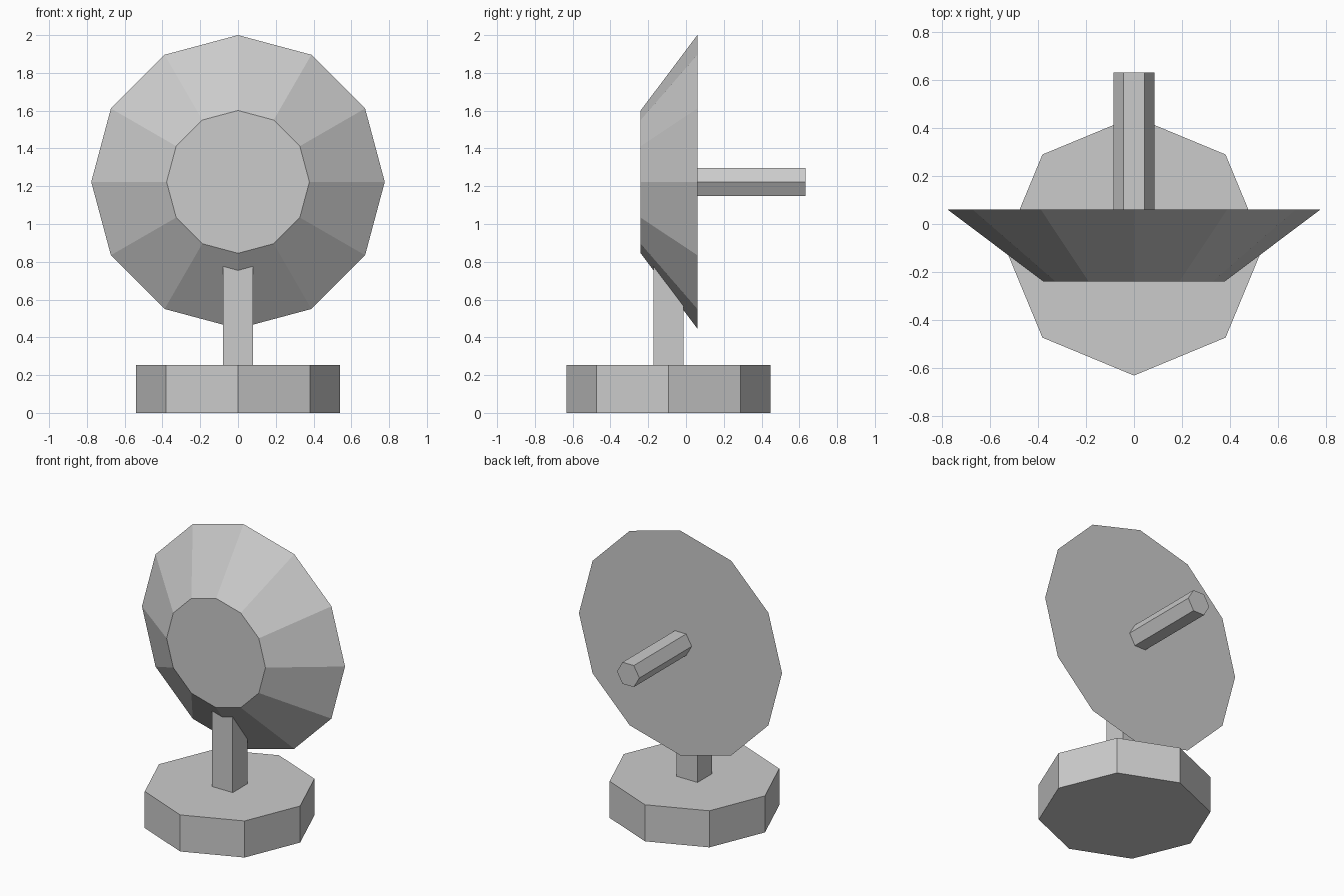
import bpy
import math

if "Cube" in bpy.data.objects:
    bpy.data.objects.remove(bpy.data.objects["Cube"])

# Single plain grey for the whole model
grey = bpy.data.materials.new("light_grey")
grey.diffuse_color = (0.6, 0.6, 0.6, 1.0)
grey.use_nodes = True
grey.node_tree.nodes["Principled BSDF"].inputs["Base Color"].default_value = grey.diffuse_color


def frustum(name, sides, r_start, r_end, start, end, axis="Z", turn=0.0):
    """Closed flat-faced prism or cone section running from start to end."""
    verts, faces = [], []
    for radius, centre in ((r_start, start), (r_end, end)):
        for i in range(sides):
            a = turn + 2 * math.pi * i / sides
            u, v = radius * math.cos(a), radius * math.sin(a)
            cx, cy, cz = centre
            if axis == "Z":
                verts.append((cx + u, cy + v, cz))
            else:  # along +y
                verts.append((cx - u, cy, cz + v))
    faces.append(tuple(reversed(range(sides))))
    faces.append(tuple(range(sides, 2 * sides)))
    for i in range(sides):
        j = (i + 1) % sides
        faces.append((i, j, sides + j, sides + i))
    mesh = bpy.data.meshes.new(name)
    mesh.from_pydata(verts, [], faces)
    mesh.materials.append(grey)
    obj = bpy.data.objects.new(name, mesh)
    bpy.context.collection.objects.link(obj)
    return obj


PIVOT_Y = -0.092
DISH_Z = 1.223

# Octagonal foot
frustum("base", 8, 0.54, 0.54, (0, PIVOT_Y, 0), (0, PIVOT_Y, 0.253))

# Square post, its top buried in the dish
frustum("post", 4, 0.08 * math.sqrt(2), 0.08 * math.sqrt(2),
        (0, PIVOT_Y, 0.253), (0, PIVOT_Y, 0.95), turn=math.pi / 4)

# Twelve-sided solid dish, narrow end to the front
frustum("dish", 12, 0.378, 0.777, (0, -0.24, DISH_Z), (0, 0.06, DISH_Z), axis="Y")

# Hexagonal feed rod on the wide face
frustum("feed_rod", 6, 0.086, 0.086, (0, 0.06, DISH_Z), (0, 0.632, DISH_Z), axis="Y")
